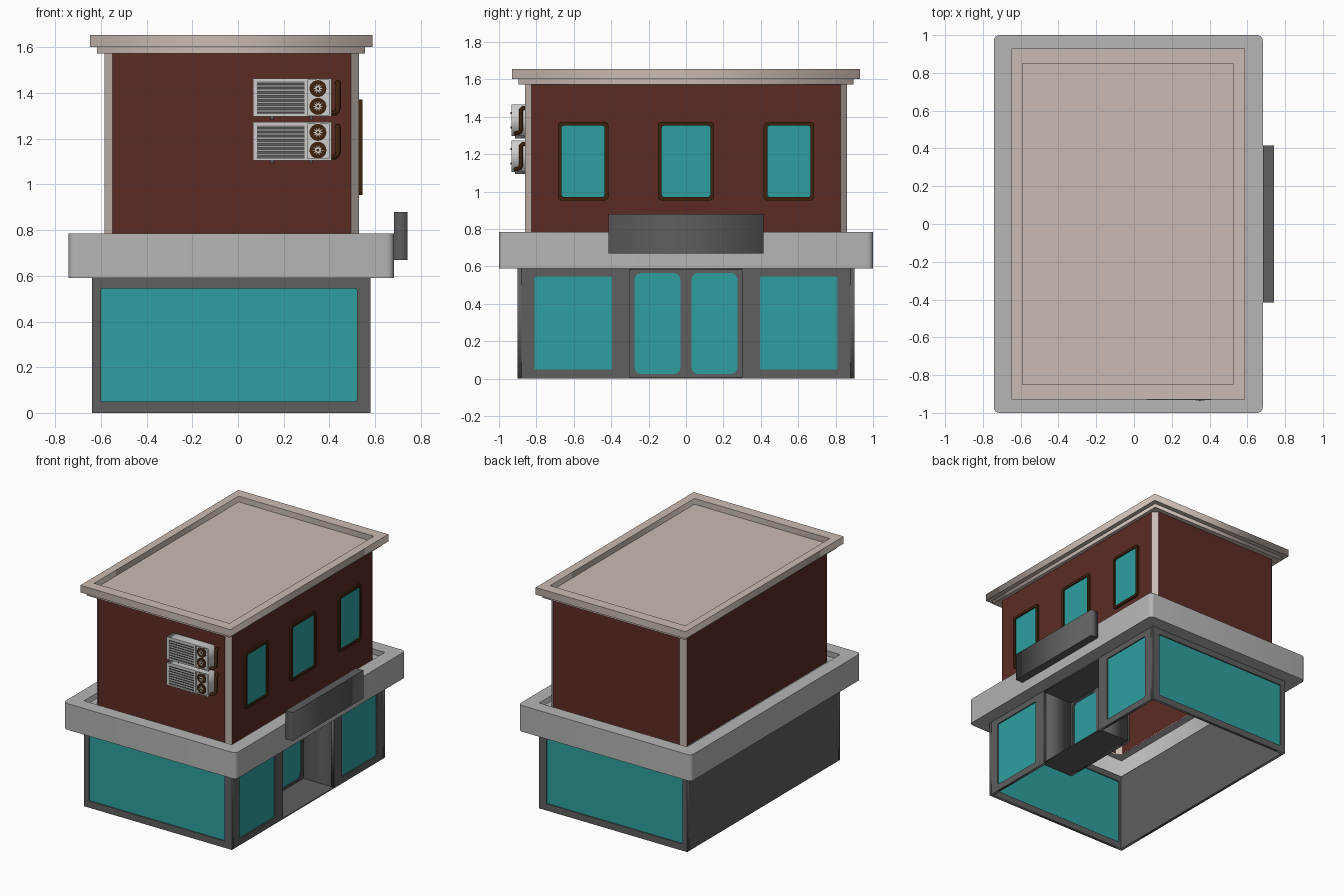
import bpy, bmesh, math
from mathutils import Matrix, Vector

if "Cube" in bpy.data.objects:
    bpy.data.objects.remove(bpy.data.objects["Cube"])


def material(name, r, g, b):
    m = bpy.data.materials.new(name)
    m.diffuse_color = [(c / 255 / 12.92 if c < 11 else ((c / 255 + .055) / 1.055) ** 2.4) for c in (r, g, b)] + [1]
    m.use_nodes = True
    m.node_tree.nodes["Principled BSDF"].inputs["Base Color"].default_value = m.diffuse_color
    return m


BRICK = material("red brick", 92, 43, 35)
TRIM = material("beige trim", 202, 187, 178)
LIGHT = material("light concrete", 182, 182, 182)
DARK = material("dark grey wall", 94, 94, 96)
GLASS = material("teal glass", 46, 160, 160)
BROWN = material("dark brown", 62, 34, 12)
CASE = material("unit casing", 205, 205, 203)
GRILLE = material("grille grey", 150, 150, 150)

# Drawing planes: local (u, v) and a normal
RIGHT = Matrix(((0, 0, 1, 0), (1, 0, 0, 0), (0, 1, 0, 0), (0, 0, 0, 1)))   # u=y v=z normal=x
FRONT = Matrix(((1, 0, 0, 0), (0, 0, -1, 0), (0, 1, 0, 0), (0, 0, 0, 1)))  # u=x v=z normal=-y
FLAT = Matrix.Identity(4)                                                  # u=x v=y normal=z


def finish(name, bm, mats):
    bmesh.ops.recalc_face_normals(bm, faces=bm.faces)
    me = bpy.data.meshes.new(name)
    bm.to_mesh(me)
    bm.free()
    for m in mats:
        me.materials.append(m)
    ob = bpy.data.objects.new(name, me)
    bpy.context.collection.objects.link(ob)
    return ob


def outline(u0, u1, v0, v1, r=0, seg=4):
    if r == 0:
        return [(u0, v0), (u1, v0), (u1, v1), (u0, v1)]
    pts = []
    for k, (u, v) in enumerate(((u1 - r, v1 - r), (u0 + r, v1 - r), (u0 + r, v0 + r), (u1 - r, v0 + r))):
        for i in range(seg + 1):
            a = math.pi / 2 * (k + i / seg)
            pts.append((u + r * math.cos(a), v + r * math.sin(a)))
    return pts


def slab(name, mat, plane, w0, w1, outer, *holes):
    """Flat sheet with holes, from depth w0 to w1 along the plane normal."""
    cu = bpy.data.curves.new(name, 'CURVE')
    cu.dimensions = '2D'
    cu.fill_mode = 'BOTH'
    cu.extrude = abs(w1 - w0) / 2
    for loop in (outer,) + holes:
        sp = cu.splines.new('POLY')
        sp.points.add(len(loop) - 1)
        for p, (u, v) in zip(sp.points, loop):
            p.co = (u, v, 0, 1)
        sp.use_cyclic_u = True
    tmp = bpy.data.objects.new("temp", cu)
    bpy.context.collection.objects.link(tmp)
    bpy.context.view_layer.update()
    me = bpy.data.meshes.new_from_object(tmp.evaluated_get(bpy.context.evaluated_depsgraph_get()))
    bm = bmesh.new()
    bm.from_mesh(me)
    bpy.data.objects.remove(tmp)
    bpy.data.curves.remove(cu)
    bpy.data.meshes.remove(me)
    bmesh.ops.remove_doubles(bm, verts=bm.verts, dist=1e-5)
    bm.transform(plane @ Matrix.Translation((0, 0, (w0 + w1) / 2)))
    for f in bm.faces:
        f.material_index = 0
    return finish(name, bm, [mat])


def box(name, mat, x0, x1, y0, y1, z0, z1):
    return slab(name, mat, FLAT, z0, z1, outline(x0, x1, y0, y1))


# Ground floor: thin walls, open underneath, glazed front and back
X0, X1, Y, H = -.64, .58, .90, .59
big = outline(-.60, .52, .05, .545, .008)
for name, w in (("front", Y - .02), ("back", -Y)):
    slab(name + "_shop_wall", DARK, FRONT, w, w + .02, outline(X0, X1, 0, H), big)
    slab(name + "_shop_glass", GLASS, FRONT, w + .008, w + .012, big)
slab("left_shop_wall", DARK, RIGHT, X0, X0 + .02, outline(-Y + .02, Y - .02, 0, H))
for s, name in ((-1, "near"), (1, "far")):
    win = outline(*sorted((s * .395, s * .81)), .05, .545, .008)
    slab(name + "_street_wall", DARK, RIGHT, X1 - .02, X1, outline(*sorted((s * .30, s * .88)), 0, H), win)
    slab(name + "_street_glass", GLASS, RIGHT, X1 - .012, X1 - .008, win)
    box(name + "_porch_side", DARK, .33, X1 - .02, *sorted((s * .30, s * .32)), 0, H)

# Recessed entrance with two rounded glass doors
doors = [outline(*sorted((s * .02, s * .285)), .015, .575, .04) for s in (-1, 1)]
panes = [outline(*sorted((s * .03, s * .275)), .025, .565, .035) for s in (-1, 1)]
slab("entrance_wall", DARK, RIGHT, .31, .33, outline(-.32, .32, 0, H), *doors)
for d, p in zip(doors, panes):
    slab("door_frame", DARK, RIGHT, .313, .325, d, p)
    slab("door_glass", GLASS, RIGHT, .317, .321, p)
box("porch_floor", DARK, .33, X1, -.30, .30, 0, .008)
box("porch_ceiling", DARK, .33, X1, -.30, .30, H - .008, H)

# Concrete band around the building, trough floor and blank sign board
bx0, bx1, by = -.585, .53, .86
slab("concrete_band", LIGHT, FLAT, H, .785, outline(-.742, .682, -1, 1, .03), outline(X0, X1, -Y, Y))
slab("trough_floor", LIGHT, FLAT, .735, .745, outline(X0, X1, -Y, Y), outline(bx0, bx1, -by, by, .035, 1))
box("sign_board", DARK, .682, .742, -.415, .415, .67, .88)

# Upper storey: open shell whose chamfered corners are beige
bm = bmesh.new()
ring = outline(bx0, bx1, -by, by, .035, 1)
lo, hi = ([bm.verts.new((x, y, z)) for x, y in ring] for z in (.735, 1.575))
for i in range(len(ring)):
    j = (i + 1) % len(ring)
    f = bm.faces.new((lo[i], lo[j], hi[j], hi[i]))
    f.normal_update()
    f.material_index = int(max(abs(f.normal.x), abs(f.normal.y)) < .95)
finish("brick_storey", bm, [BRICK, TRIM])

# Upper windows
for y in (-.55, 0, .55):
    hw = .15 if y == 0 else .135
    glass = outline(y - hw + .02, y + hw - .02, .972, 1.353, .012)
    slab("window_frame", BROWN, RIGHT, bx1 - .005, bx1 + .014, outline(y - hw, y + hw, .953, 1.372, .02), glass)
    slab("window_glass", GLASS, RIGHT, bx1 - .003, bx1 + .004, glass)

# Stepped roof with a sunken top
inner = outline(-.59, .525, -.85, .85)
box("roof_step", TRIM, -.617, .556, -.895, .895, 1.573, 1.602)
slab("roof_rim", TRIM, FLAT, 1.602, 1.655, outline(-.648, .588, -.93, .93), inner)
slab("roof_deck", TRIM, FLAT, 1.602, 1.612, inner)


def disc(name, mat, x, z, y, r, r2, n):
    """Disc facing the front; r2 differing from r makes a star."""
    pts = [(x + (r, r2)[i % 2] * math.cos(math.tau * i / n), z + (r, r2)[i % 2] * math.sin(math.tau * i / n))
           for i in range(n)]
    return slab(name, mat, FRONT, -y - .001, -y + .003, pts)


# Two air conditioning units on the front wall
for z in (1.105, 1.297):
    top, mid = z + .168, z + .084
    slab("unit_case", CASE, FRONT, by, .925, outline(.065, .41, z, top))
    slab("unit_face_rim", CASE, FRONT, .925, .933, outline(.065, .41, z, top), outline(.083, .292, z + .012, top - .012),
         outline(.305, .398, z + .008, top - .008))
    # Zigzag grille
    bm = bmesh.new()
    n = 16
    rows = [[bm.verts.new((x, -.926 - .006 * (i % 2), z + .012 + .144 * i / n)) for x in (.083, .292)]
            for i in range(n + 1)]
    for a, b in zip(rows, rows[1:]):
        bm.faces.new((a[0], a[1], b[1], b[0]))
    g = finish("unit_grille", bm, [GRILLE])
    if g.data.polygons[0].normal.y > 0:
        g.data.flip_normals()
    # Fans
    for dz in (-.039, .039):
        disc("fan_ring", BROWN, .35, mid + dz, -.928, .037, .037, 24)
        disc("fan_blades", CASE, .35, mid + dz, -.931, .024, .010, 20)
        disc("fan_hub", BROWN, .35, mid + dz, -.934, .006, .006, 10)
    # Feet
    for x in (.15, .32):
        box("unit_foot", DARK, x - .007, x + .007, -.915, -by, z - .012, z)
    # Bent pipe
    cu = bpy.data.curves.new("pipe", 'CURVE')
    cu.dimensions = '3D'
    cu.bevel_depth = .011
    cu.bevel_resolution = 2
    cu.use_fill_caps = True
    path = [(.437, -.858, z + .15), (.437, -.872, z + .15), (.437, -.882, z + .14), (.437, -.882, z + .035),
            (.434, -.888, z + .022), (.428, -.902, z + .016), (.405, -.912, z + .015)]
    sp = cu.splines.new('POLY')
    sp.points.add(len(path) - 1)
    for p, co in zip(sp.points, path):
        p.co = (*co, 1)
    cu.materials.append(BROWN)
    bpy.context.collection.objects.link(bpy.data.objects.new("unit_pipe", cu))
